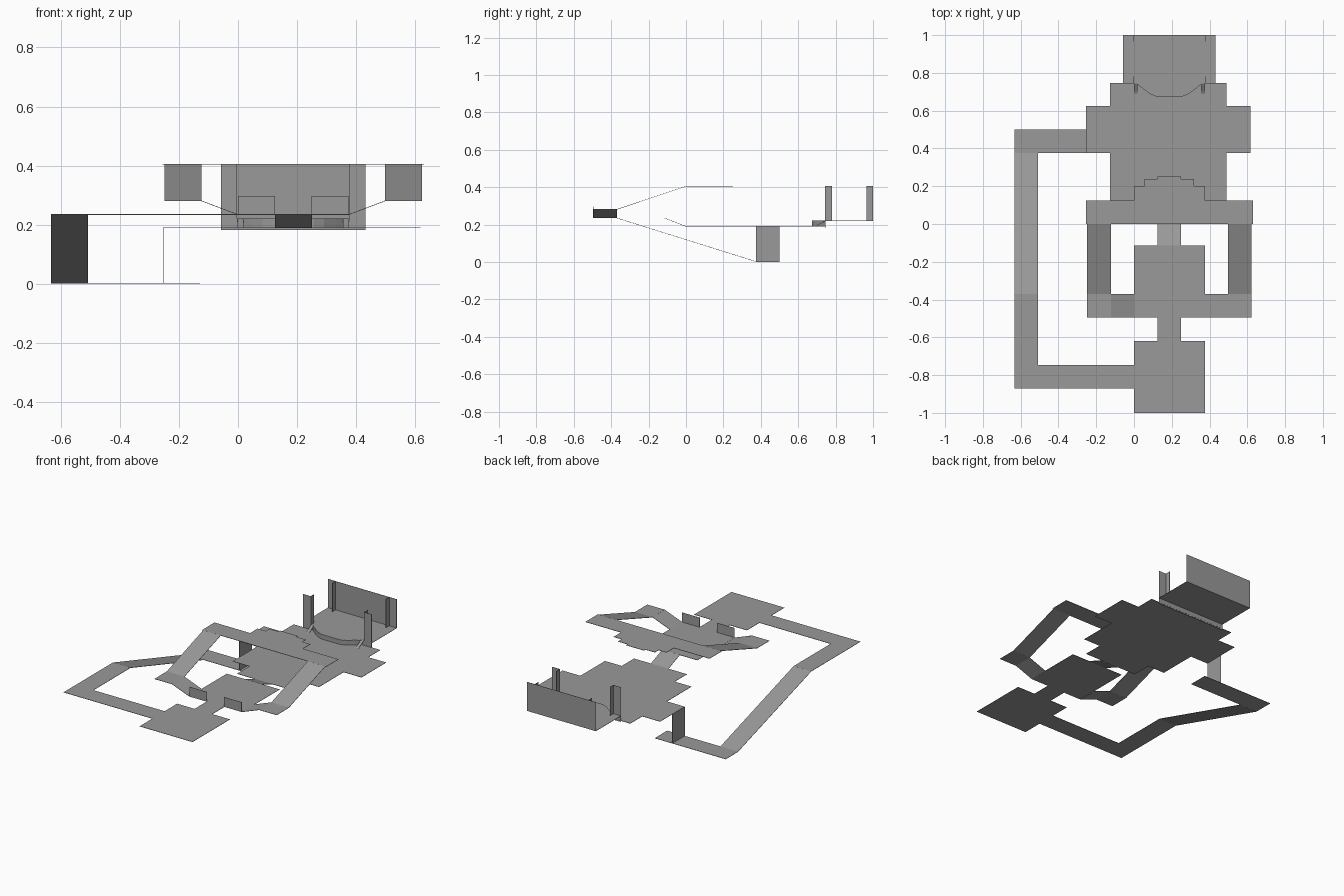
import bpy

if "Cube" in bpy.data.objects:
    bpy.data.objects.remove(bpy.data.objects["Cube"])

CX = 0.187       # symmetry axis of the main rooms
THICK = 0.002    # very thin slabs

grey = bpy.data.materials.new("dark_grey")
grey.diffuse_color = (0.32, 0.32, 0.32, 1)
grey.use_nodes = True
grey.node_tree.nodes["Principled BSDF"].inputs["Base Color"].default_value = grey.diffuse_color


def mesh(name, faces):
    """One object made of thin flat polygons."""
    verts, polys = [], []
    for f in faces:
        polys.append(list(range(len(verts), len(verts) + len(f))))
        verts += f
    me = bpy.data.meshes.new(name)
    me.from_pydata(verts, [], polys)
    me.materials.append(grey)
    me.update()
    ob = bpy.data.objects.new(name, me)
    bpy.context.collection.objects.link(ob)
    mod = ob.modifiers.new("thickness", 'SOLIDIFY')
    mod.thickness, mod.offset = THICK, 0
    return ob


def flip(pts, axis=CX):
    """Mirror a polygon or outline across the symmetry axis."""
    return [(2 * axis - p[0],) + tuple(p[1:]) for p in reversed(pts)]


def flat(outline, z):
    return [(x, y, z) for x, y in outline]


def ramp_y(x0, x1, y0, y1, z0, z1):
    return [(x0, y0, z0), (x1, y0, z0), (x1, y1, z1), (x0, y1, z1)]


def ramp_x(x0, x1, y0, y1, z0, z1):
    return [(x0, y0, z0), (x1, y0, z1), (x1, y1, z1), (x0, y1, z0)]


def wall(path, z0, z1):
    """Vertical strips along a plan path."""
    return [[(*a, z0), (*b, z0), (*b, z1), (*a, z1)] for a, b in zip(path, path[1:])]


def pair(faces):
    return faces + [flip(f) for f in faces]


def symmetric(half, z, axis=CX):
    """Close a half outline (right side, front to back) with its mirror."""
    return [flat(half + flip(half, axis), z)]


Z_LOW, Z_MAIN, Z_STAGE, Z_PLAZA, Z_SIDE, Z_TOP = 0.002, 0.19, 0.22, 0.235, 0.281, 0.405

# South room, passage and plaza
mesh("south_floor", [ramp_y(0, .376, -1, -.62, Z_PLAZA, Z_PLAZA)])
mesh("passage_floor", [ramp_y(.125, .25, -.62, -.495, Z_PLAZA, Z_PLAZA)])
mesh("plaza_floor", [ramp_y(0, .376, -.495, -.115, Z_PLAZA, Z_PLAZA)])
mesh("plaza_parapets", pair(wall([(0, -.495), (.125, -.495)], Z_PLAZA, .297)))
mesh("plaza_ramp", [ramp_y(.125, .25, -.115, 0, Z_PLAZA, Z_MAIN)])

# Main hall floor, narrowing in steps toward the front
mesh("main_floor", symmetric([(.37, 0), (.37, .125), (.49, .125), (.49, .375), (.617, .375),
                              (.617, .625), (.49, .625), (.49, .747)], Z_MAIN, .182))

# Stage with a bowed apron
apron = [(.255, .675), (.29, .69), (.33, .72), (.36, .745)]
mesh("stage_floor", symmetric([(.432, .745), (.432, 1)], Z_STAGE))
mesh("stage_apron", symmetric(apron, Z_STAGE))
mesh("apron_riser", wall(flip(apron) + apron, Z_MAIN, Z_STAGE))
mesh("stage_riser", wall([(-.058, .745), (.432, .745)], .182, Z_STAGE))
mesh("stage_steps", pair([ramp_y(.355, .375, .69, .745, Z_MAIN, Z_STAGE)]))
mesh("back_wall", wall([(-.058, .999), (.432, .999)], Z_STAGE, Z_TOP))
mesh("back_piers", pair(wall([(.378, .965), (.378, .999)], Z_STAGE, Z_TOP)))
mesh("front_piers", pair(wall([(.432, .745), (.378, .745), (.378, .78)], Z_STAGE, Z_TOP)))

# Upper balcony, stepped at the back
mesh("balcony", symmetric([(.629, 0), (.629, .125), (.375, .125), (.375, .2), (.318, .2),
                           (.318, .237), (.25, .237), (.25, .252)], Z_TOP))

# Ramps from the balcony down to the plaza
mesh("side_ramps", pair([ramp_y(.497, .622, -.37, 0, Z_SIDE, Z_TOP)]))
mesh("side_landings", pair([ramp_y(.497, .622, -.495, -.37, Z_SIDE, Z_SIDE)]))
mesh("side_links", pair([ramp_x(.375, .497, -.495, -.37, Z_PLAZA, Z_SIDE)]))

# West corridor down to the lower tunnel
mesh("west_upper_corridor", [flat([(-.633, -.87), (0, -.87), (0, -.747), (-.508, -.747),
                                   (-.508, -.37), (-.633, -.37)], Z_PLAZA)])
mesh("west_ramp", [ramp_y(-.633, -.508, -.37, .375, Z_PLAZA, Z_LOW)])
mesh("west_lower_corridor", [ramp_y(-.633, -.128, .375, .5, Z_LOW, Z_LOW)])
mesh("tunnel_wall", wall([(-.253, .375), (-.253, .5)], Z_LOW, Z_MAIN))
